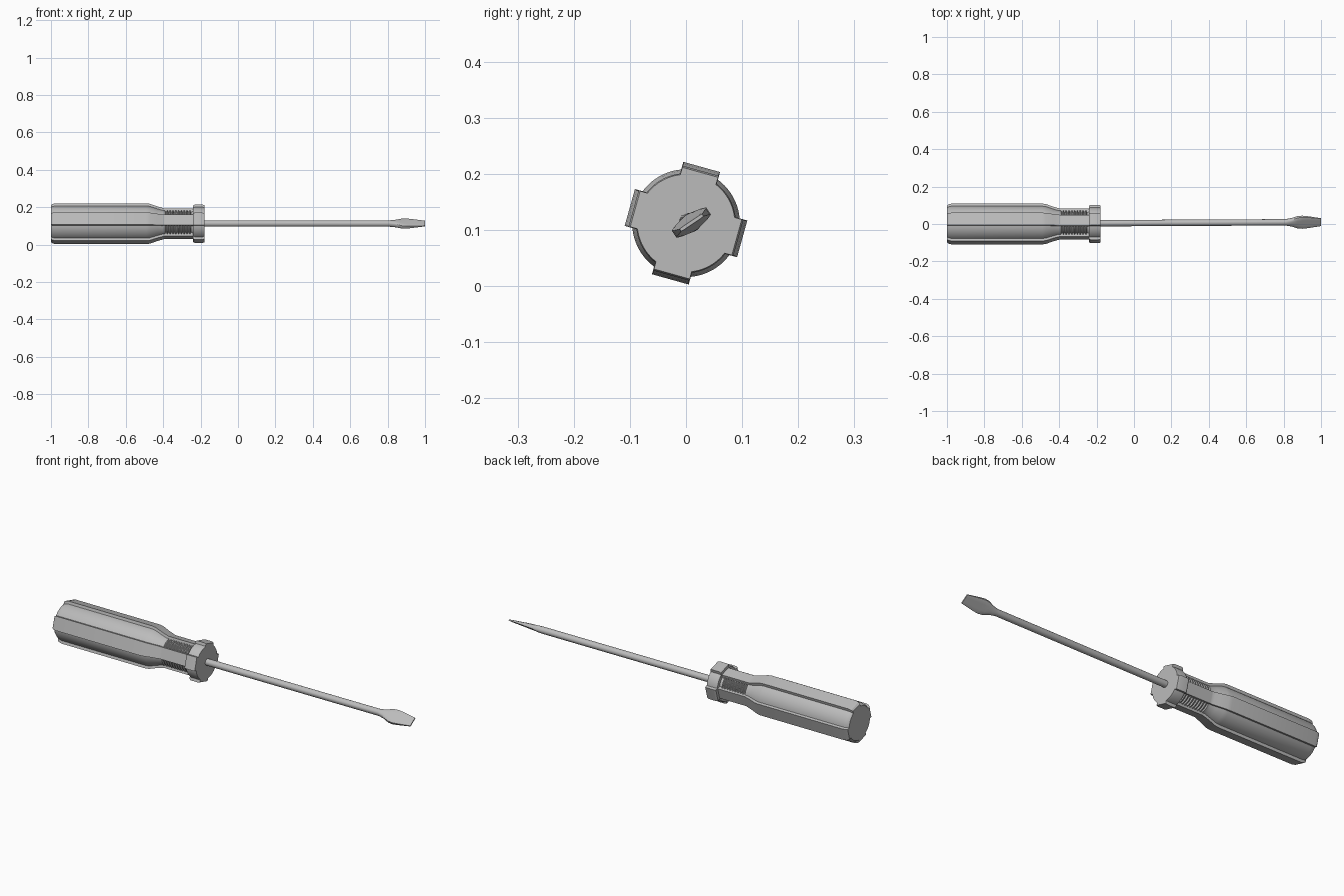
import bpy, bmesh, math

cube = bpy.data.objects.get("Cube")
if cube:
    bpy.data.objects.remove(cube)

AXIS_Z = 0.112
RIDGE_ANGLE = math.radians(74.4)

grey = bpy.data.materials.new("plain_grey")
grey.use_nodes = True
colour = (0.5, 0.5, 0.5, 1)
grey.diffuse_color = colour
grey.node_tree.nodes["Principled BSDF"].inputs["Base Color"].default_value = colour


def loft(name, sections):
    """Skin a list of equal-length point rings and cap both ends."""
    bm = bmesh.new()
    rings = [[bm.verts.new(p) for p in ring] for ring in sections]
    n = len(rings[0])
    for a, b in zip(rings, rings[1:]):
        for i in range(n):
            j = (i + 1) % n
            bm.faces.new((a[i], a[j], b[j], b[i]))
    bm.faces.new(rings[0])
    bm.faces.new(rings[-1])
    bmesh.ops.recalc_face_normals(bm, faces=bm.faces)
    mesh = bpy.data.meshes.new(name)
    bm.to_mesh(mesh)
    bm.free()
    mesh.materials.append(grey)
    obj = bpy.data.objects.new(name, mesh)
    bpy.context.collection.objects.link(obj)
    bpy.ops.object.select_all(action='DESELECT')
    obj.select_set(True)
    bpy.context.view_layer.objects.active = obj
    bpy.ops.object.shade_smooth_by_angle(angle=math.radians(25))
    return obj


def grip_section(x, core, ridge, half, steps=10):
    """Round core with four flat-topped ridges."""
    ring = []
    edge = math.asin(half / core)
    for k in range(4):
        turn = RIDGE_ANGLE + k * math.pi / 2
        pts = [(ridge, -half), (ridge, half)]
        for i in range(steps + 1):
            a = edge + (math.pi / 2 - 2 * edge) * i / steps
            pts.append((core * math.cos(a), core * math.sin(a)))
        for u, v in pts:
            ring.append((x, u * math.cos(turn) - v * math.sin(turn),
                         AXIS_Z + u * math.sin(turn) + v * math.cos(turn)))
    return ring


# Handle grip: chamfered butt, straight body, S-shaped shoulder
grip = [(-1, 0.086, 0.093, 0.030), (-0.992, 0.092, 0.100, 0.033),
        (-0.975, 0.096, 0.104, 0.034), (-0.49, 0.096, 0.104, 0.034),
        (-0.47, 0.093, 0.101, 0.033), (-0.43, 0.080, 0.087, 0.031),
        (-0.405, 0.073, 0.080, 0.030)]
# Neck: grooves run round the core between the ridges
grooves, start, end = 10, -0.395, -0.245
pitch = (end - start) / grooves
for i in range(grooves):
    x = start + i * pitch
    for part, core in ((0, 0.072), (0.35, 0.072), (0.5, 0.064), (0.85, 0.064)):
        grip.append((x + part * pitch, core, 0.077, 0.029))
grip.append((-0.23, 0.072, 0.077, 0.029))
loft("handle", [grip_section(*s) for s in grip])

# Collar with four lugs in line with the ridges
collar = [(-0.24, 0.085, 0.092, 0.033), (-0.232, 0.089, 0.097, 0.034),
          (-0.19, 0.089, 0.097, 0.034), (-0.18, 0.087, 0.094, 0.033)]
loft("collar", [grip_section(*s) for s in collar])


def shaft_section(x, wide, thick, flat, count=24):
    """Circle that turns into a rectangle as flat goes from 0 to 1."""
    tilt = math.radians(34)
    cy = 0.004 + 0.006 * (x + 0.2) / 1.2
    ring = []
    for i in range(count):
        a = 2 * math.pi * (i + 0.5) / count
        c, s = math.cos(a), math.sin(a)
        grow = 1 - flat + flat / max(abs(c), abs(s))
        u, v = c * grow * wide, s * grow * thick
        ring.append((x, cy + u * math.cos(tilt) - v * math.sin(tilt),
                     AXIS_Z + 0.001 + u * math.sin(tilt) + v * math.cos(tilt)))
    return ring


# Round shaft forged into a flared flat blade
shaft = [(-0.2, 0.017, 0.017, 0), (0.81, 0.017, 0.017, 0),
         (0.84, 0.022, 0.016, 0.4), (0.875, 0.035, 0.012, 0.85),
         (0.9, 0.037, 0.010, 1), (0.925, 0.035, 0.008, 1),
         (1, 0.024, 0.003, 1)]
loft("shaft_and_blade", [shaft_section(*s) for s in shaft])
